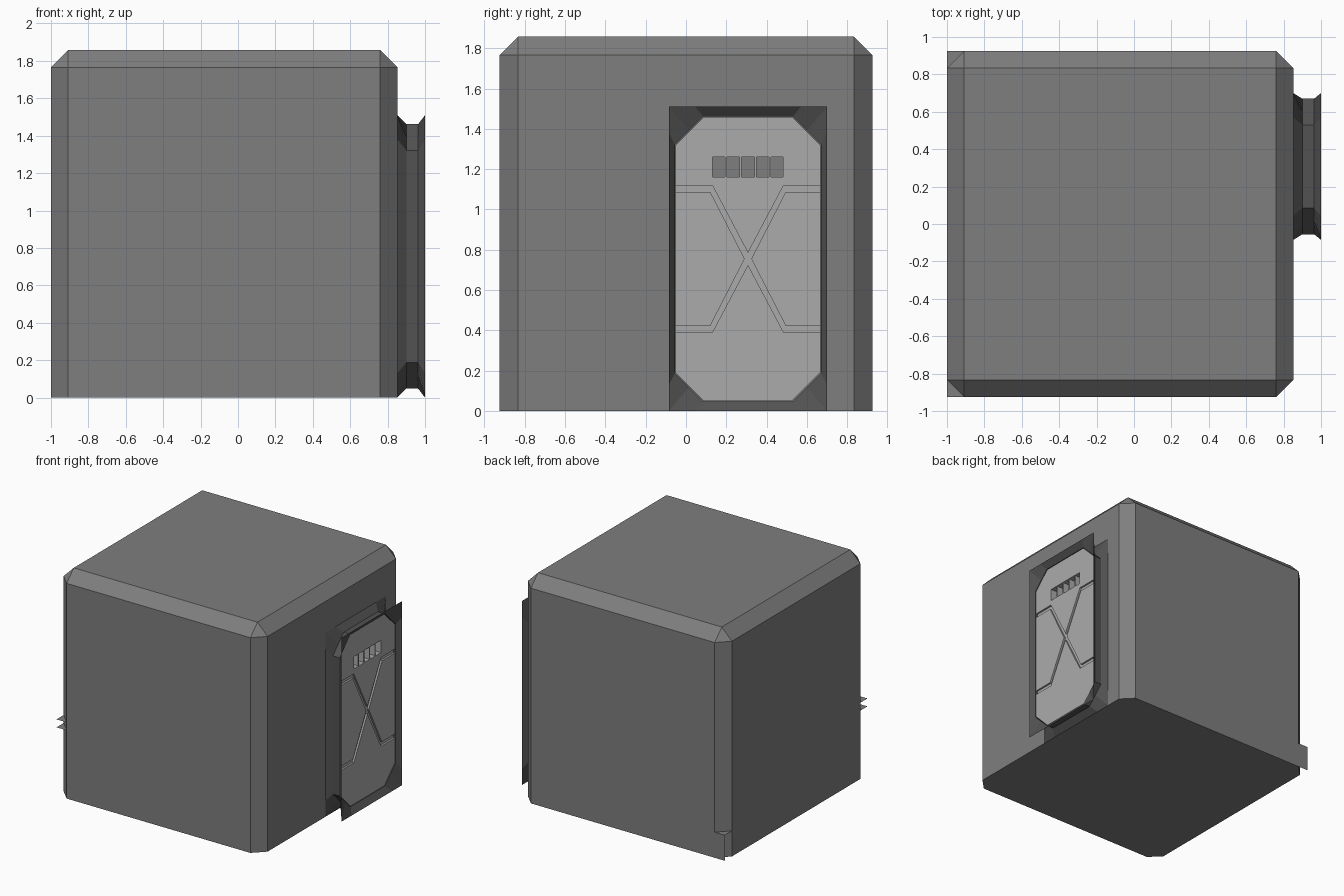
import bpy, bmesh, math

if "Cube" in bpy.data.objects:
    bpy.data.objects.remove(bpy.data.objects["Cube"])

DOOR_Y, DOOR_Z = 0.3075, 0.755      # centre of the door on the right wall


def grey(name, value):
    mat = bpy.data.materials.new(name)
    mat.diffuse_color = (value, value, value, 1)
    mat.use_nodes = True
    mat.node_tree.nodes["Principled BSDF"].inputs["Base Color"].default_value = mat.diffuse_color
    return mat


WALL, FRAME, DOOR = grey("wall_grey", 0.21), grey("frame_grey", 0.085), grey("door_grey", 0.41)


def make_object(name, verts, faces, mat):
    mesh = bpy.data.meshes.new(name)
    mesh.from_pydata(verts, [], faces)
    mesh.materials.append(mat)
    ob = bpy.data.objects.new(name, mesh)
    bpy.context.collection.objects.link(ob)
    return ob


def box(name, lo, hi, mat):
    bm = bmesh.new()
    bmesh.ops.create_cube(bm, size=1)
    for v in bm.verts:
        v.co = [(a + b) / 2 + c * (b - a) for a, b, c in zip(lo, hi, v.co)]
    ob = make_object(name, [], [], mat)
    bm.to_mesh(ob.data)
    bm.free()
    return ob


def plate(name, outlines, x0, x1):
    """Flat door-plane plate from outlines; inner outlines become holes."""
    cu = bpy.data.curves.new(name, 'CURVE')
    cu.dimensions, cu.fill_mode = '2D', 'BOTH'
    cu.extrude = (x1 - x0) / 2
    cu.materials.append(DOOR)
    for pts in outlines:
        sp = cu.splines.new('POLY')
        sp.points.add(len(pts) - 1)
        for p, (u, v) in zip(sp.points, pts):
            p.co = (u, v, 0, 1)
        sp.use_cyclic_u = True
        sp.use_smooth = False
    ob = bpy.data.objects.new(name, cu)
    ob.location = ((x0 + x1) / 2, DOOR_Y, DOOR_Z)
    ob.rotation_euler = (math.pi / 2, 0, math.pi / 2)
    bpy.context.collection.objects.link(ob)
    return ob


def ring(x, w, h, cut, square):
    """Twelve points: three per corner, corner point square or on the chamfer."""
    k = 0 if square else cut / 2
    pts = []
    for i, (sy, sz) in enumerate(((1, 1), (-1, 1), (-1, -1), (1, -1))):
        tri = [(w, h - cut), (w - k, h - k), (w - cut, h)]
        if i % 2:
            tri.reverse()
        pts += [(x, DOOR_Y + sy * a, DOOR_Z + sz * b) for a, b in tri]
    return pts


# Body: block with chamfered upright and top edges
body = box("body", (-1, -0.925, 0), (0.852, 0.925, 1.858), WALL)
bm = bmesh.new()
bm.from_mesh(body.data)
edges = [e for e in bm.edges if max(v.co.z for v in e.verts) > 1]
bmesh.ops.bevel(bm, geom=edges, offset=0.092, segments=1, affect='EDGES')
bm.to_mesh(body.data)
bm.free()

# Door frame: square rims pinched to an eight-sided throat
W, H, CUT = 0.3625, 0.707, 0.14
rings = [ring(0.852, 0.3925, 0.755, 0.13, True), ring(0.90, W, H, CUT, False),
         ring(0.963, W, H, CUT, False), ring(1.0, 0.3925, 0.755, 0.13, True)]
faces = [(r * 12 + i, r * 12 + (i + 1) % 12, (r + 1) * 12 + (i + 1) % 12, (r + 1) * 12 + i)
         for r in range(3) for i in range(12)]
make_object("door_frame", sum(rings, []), faces, FRAME)

# Door: base plate with raised panels that leave a crossed groove
W, H = W - 0.003, H - 0.003         # sits just inside the frame throat
octagon = [(W, H - CUT), (W - CUT, H), (CUT - W, H), (-W, H - CUT),
           (-W, CUT - H), (CUT - W, -H), (W - CUT, -H), (W, CUT - H)]
vent = [(-0.175, 0.405), (0.175, 0.405), (0.175, 0.505), (-0.175, 0.505)]
plate("door_base", [octagon, vent], 0.90, 0.945)
top = octagon[:4] + [(-W, 0.365), (-0.177, 0.365), (0, 0.03), (0.177, 0.365), (W, 0.365)]
side = [(W, 0.332), (0.187, 0.332), (0.0165, 0), (0.187, -0.332), (W, -0.332)]
bottom = [(u, -v) for u, v in top]
plate("door_panels", [top, vent, bottom, side, [(-u, v) for u, v in side]], 0.945, 0.96)

# Vent slats in front of a dark backing
box("vent_backing", (0.89, DOOR_Y - 0.18, 1.155), (0.90, DOOR_Y + 0.18, 1.265), WALL)
for i in range(4):
    y = DOOR_Y + (i - 1.5) * 0.073
    box(f"vent_slat_{i + 1}", (0.90, y - 0.005, 1.16), (0.955, y + 0.005, 1.26), DOOR)

# Small fins on the front left edge
for i, z in enumerate((0.56, 0.625)):
    make_object(f"corner_fin_{i + 1}",
                [(-1, -0.925, z), (-0.908, -0.925, z), (-1, -0.833, z)], [(0, 1, 2)], WALL)

# Small foot cover at the back left edge
make_object("corner_foot",
            [(-1, 0.925, 0.21), (-1, 0.833, 0.21), (-0.908, 0.925, 0.21),
             (-1, 0.925, 0), (-0.908, 0.925, 0)], [(0, 1, 2), (0, 2, 4, 3)], WALL)
